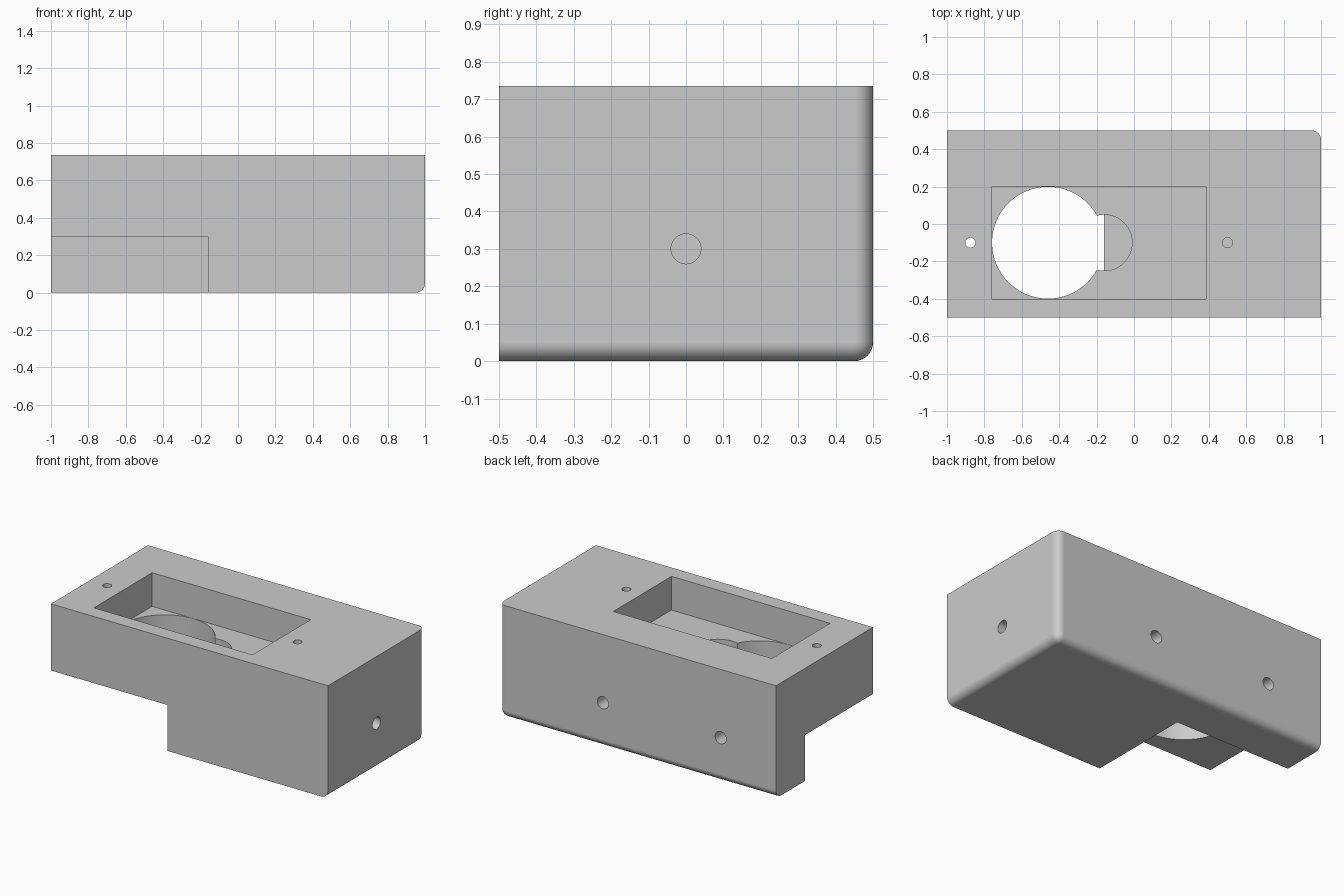
import bpy, bmesh
from mathutils import Matrix, Vector
from math import radians

cube = bpy.data.objects.get("Cube")
if cube:
    bpy.data.objects.remove(cube, do_unlink=True)

TOP = 0.735
FLOOR = 0.515      # pocket floor
STEP = 0.3         # height of the underside notch


def add_object(name, bm):
    mesh = bpy.data.meshes.new(name)
    bm.to_mesh(mesh)
    bm.free()
    obj = bpy.data.objects.new(name, mesh)
    bpy.context.collection.objects.link(obj)
    return obj


def box_bmesh(low, high):
    low, high = Vector(low), Vector(high)
    bm = bmesh.new()
    bmesh.ops.create_cube(bm, size=1)
    for v in bm.verts:
        v.co = (low + high) / 2 + v.co * (high - low)
    return bm


def box(name, low, high):
    return add_object(name, box_bmesh(low, high))


def cylinder(name, start, end, radius, sides=32):
    start, end = Vector(start), Vector(end)
    axis = end - start
    turn = axis.to_track_quat('Z', 'Y').to_matrix().to_4x4()
    place = Matrix.Translation((start + end) / 2) @ turn
    bm = bmesh.new()
    bmesh.ops.create_cone(bm, cap_ends=True, segments=sides, radius1=radius,
                          radius2=radius, depth=axis.length, matrix=place)
    return add_object(name, bm)


# Block with three rounded edges meeting at one lower corner
bm = box_bmesh((-1, -0.5, 0), (1, 0.5, TOP))


def is_rounded(edge):
    mid = (edge.verts[0].co + edge.verts[1].co) / 2
    return [mid.x > 0.99, mid.y > 0.49, mid.z < 0.01].count(True) == 2


bmesh.ops.bevel(bm, geom=[e for e in bm.edges if is_rounded(e)], offset=0.05,
                offset_type='OFFSET', segments=8, profile=0.5, affect='EDGES')
body = add_object("housing_block", bm)

# Underside notch, top pocket and the openings in the pocket floor
cutters = [
    box("notch_cutter", (-1.2, -0.7, -0.2), (-0.16, 0.2, STEP)),
    box("pocket_cutter", (-0.76, -0.4, FLOOR), (0.385, 0.2, TOP + 0.2)),
    cylinder("large_opening_cutter", (-0.46, -0.1, 0.2), (-0.46, -0.1, 0.6), 0.299, 64),
    cylinder("small_opening_cutter", (-0.16, -0.1, 0.295), (-0.16, -0.1, 0.61), 0.15, 48),
]

# Screw holes in the top, the end and the back
cutters += [
    cylinder("through_hole_cutter", (-0.875, -0.1, 0.1), (-0.875, -0.1, 0.9), 0.027),
    cylinder("blind_hole_cutter", (0.5, -0.1, STEP), (0.5, -0.1, 0.9), 0.027),
    cylinder("end_hole_cutter", (0.8, 0, 0.3), (1.2, 0, 0.3), 0.04),
]
for x in (-0.6, 0.25):
    cutters.append(cylinder("back_hole_cutter", (x, 0.3, 0.29), (x, 0.7, 0.29), 0.04))

bpy.ops.object.select_all(action='DESELECT')
bpy.context.view_layer.objects.active = body
body.select_set(True)
for cutter in cutters:
    cutter.hide_render = True
    mod = body.modifiers.new(cutter.name, 'BOOLEAN')
    mod.operation = 'DIFFERENCE'
    mod.solver = 'EXACT'
    mod.object = cutter
    bpy.ops.object.modifier_apply(modifier=mod.name)
    bpy.data.objects.remove(cutter, do_unlink=True)

# Single grey finish
grey = bpy.data.materials.new("light_grey")
grey.use_nodes = True
colour = (0.6, 0.6, 0.6, 1)
grey.diffuse_color = colour
grey.node_tree.nodes["Principled BSDF"].inputs["Base Color"].default_value = colour
body.data.materials.clear()
body.data.materials.append(grey)
for face in body.data.polygons:
    face.material_index = 0

# Smooth fillets and bores, flat planes
bpy.ops.object.shade_smooth_by_angle(angle=radians(30))
weighted = body.modifiers.new("even_shading", 'WEIGHTED_NORMAL')
weighted.keep_sharp = True
